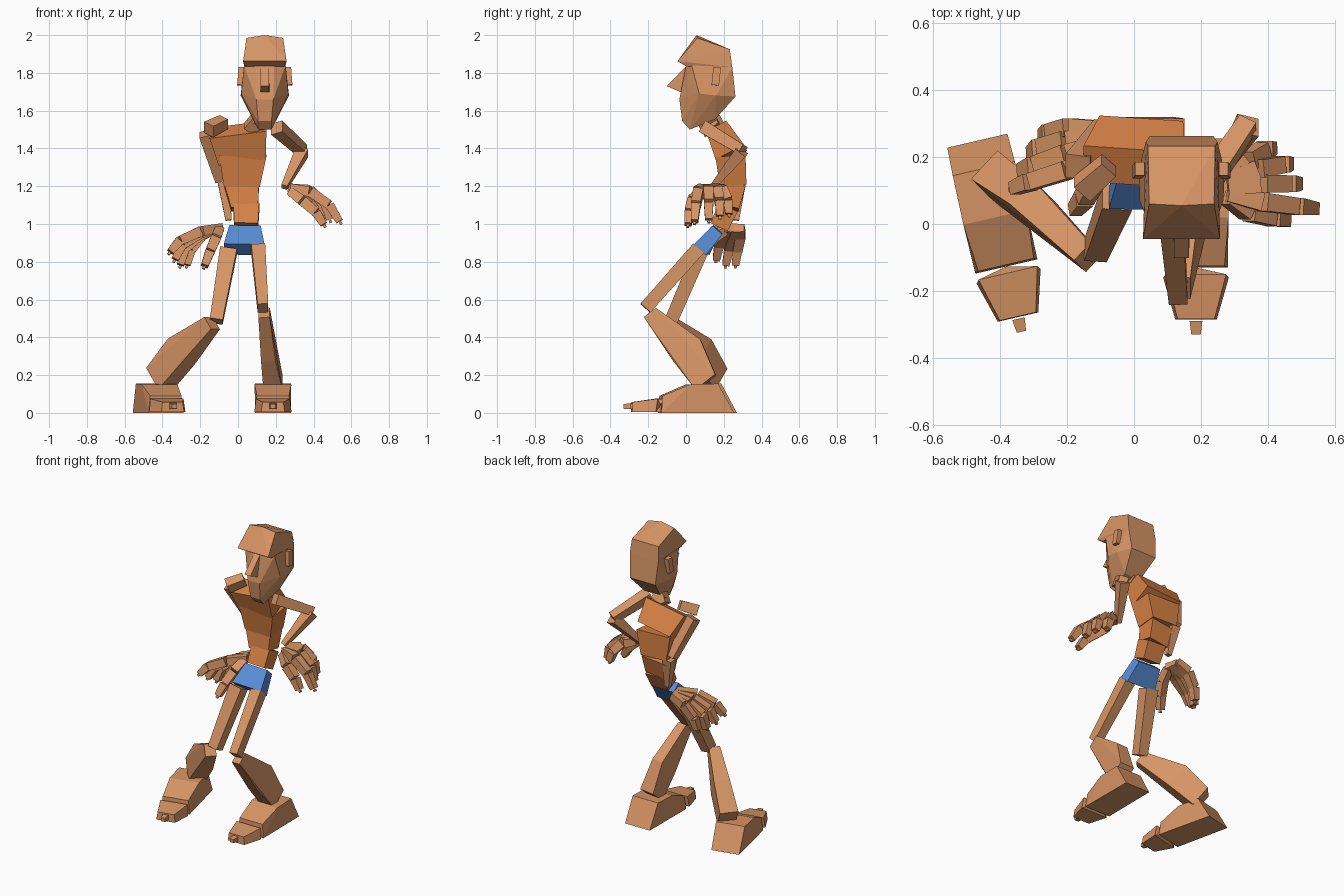
import bpy, bmesh, math
from mathutils import Vector, Matrix


def material(name, rgb):
    m = bpy.data.materials.new(name)
    m.diffuse_color = (*rgb, 1)
    return m


SKIN = material("skin", (0.68, 0.30, 0.13))
ORANGE = material("orange", (0.68, 0.22, 0.06))
BLUE = material("blue", (0.10, 0.27, 0.68))


def hull(name, pts, mat=SKIN, matrix=None):
    """Flat-faced convex block around a few points."""
    bm = bmesh.new()
    for p in pts:
        bm.verts.new(p)
    res = bmesh.ops.convex_hull(bm, input=bm.verts)
    junk = {g for g in res["geom_interior"] + res["geom_unused"]
            if isinstance(g, bmesh.types.BMVert)}
    bmesh.ops.delete(bm, geom=list(junk), context='VERTS')
    bmesh.ops.dissolve_limit(bm, angle_limit=math.radians(2), verts=bm.verts, edges=bm.edges)
    if matrix:
        bm.transform(matrix)
    bmesh.ops.recalc_face_normals(bm, faces=bm.faces)
    me = bpy.data.meshes.new(name)
    bm.to_mesh(me)
    bm.free()
    me.materials.append(mat)
    ob = bpy.data.objects.new(name, me)
    bpy.context.collection.objects.link(ob)
    return ob


def limb(name, rings, mat=SKIN, side=(1, 0, 0)):
    """Tapered box through rings of (centre, half width along side, half depth)."""
    n = (Vector(rings[-1][0]) - Vector(rings[0][0])).normalized()
    u = Vector(side)
    u = (u - n * u.dot(n)).normalized()
    v = n.cross(u)
    pts = [Vector(c) + u * w * i + v * d * j
           for c, w, d in rings for i in (-1, 1) for j in (-1, 1)]
    return hull(name, pts, mat)


def block(name, a, b, size_a, size_b, mat=SKIN, side=(1, 0, 0)):
    return limb(name, [(a, *size_a), (b, *size_b)], mat, side)


def pair(cx, half, y, z):
    """Two points either side of cx."""
    return [(cx - half, y, z), (cx + half, y, z)]


# Pelvis and torso
block("pelvis", (.033, .075, .865), (.037, .168, .970), (.108, .043), (.083, .034), BLUE)
block("waist", (.042, .175, .985), (.045, .225, 1.09), (.064, .05), (.068, .055), ORANGE)
block("abdomen", (.035, .225, 1.085), (.02, .25, 1.205), (.072, .055), (.092, .065), ORANGE)
block("chest", (.02, .25, 1.205), (.025, .235, 1.365), (.095, .07), (.125, .08), ORANGE)
block("upper_chest", (.022, .24, 1.365), (.0, .17, 1.50), (.126, .085), (.152, .06), ORANGE)
block("neck", (.06, .155, 1.50), (.135, .11, 1.59), (.035, .035), (.035, .035))

# Head
HX = .142
hull("cranium", pair(HX, .097, .06, 1.985) + [(HX, .055, 2.0)]
     + pair(HX, .10, .232, 1.925) + pair(HX, .115, -.045, 1.862)
     + pair(HX, .105, .0, 1.835) + pair(HX, .107, .245, 1.83))
hull("face", pair(HX, .11, .03, 1.84) + pair(HX, .05, .0, 1.84) + pair(HX, .107, .245, 1.83)
     + pair(HX, .128, .16, 1.68) + pair(HX, .095, .262, 1.675)
     + pair(HX, .125, .07, 1.69) + pair(HX, .045, -.035, 1.66)
     + pair(HX, .035, -.02, 1.545) + pair(HX, .035, .02, 1.50)
     + pair(HX, .06, .155, 1.555))
hull("nose", pair(HX, .022, .0, 1.835) + pair(HX, .022, -.102, 1.73)
     + pair(HX, .024, -.01, 1.69) + pair(HX, .024, -.03, 1.71))
for name, s in (("ear_right", -1), ("ear_left", 1)):
    block(name, (HX + s * .128, .155, 1.735), (HX + s * .125, .165, 1.83),
          (.018, .02), (.014, .02))

# Shoulders and arms: joint positions with half sizes
ARMS = {
    "right": [("collar", (-.155, .105, 1.50), (-.075, .175, 1.54), .034, .03),
              ("upper_arm", (-.168, .17, 1.48), (-.09, .282, 1.235), .038, .030),
              ("forearm", (-.075, .285, 1.22), (-.05, .265, 1.02), .032, .016)],
    "left": [("collar", (.06, .15, 1.515), (.13, .13, 1.54), .03, .03),
             ("upper_arm", (.205, .10, 1.51), (.34, .30, 1.39), .034, .028),
             ("forearm", (.34, .295, 1.385), (.245, .14, 1.195), .034, .016)],
}
for side, parts in ARMS.items():
    for part, a, b, ra, rb in parts:
        block(f"{part}_{side}", a, b, (ra, ra), (rb, rb))

# Hands: each digit runs through four joints
HANDS = {
    "right": {
        "little": [(-.10, .285, .98), (-.19, .288, .94), (-.25, .272, .86), (-.27, .262, .78)],
        "ring": [(-.09, .265, .98), (-.20, .25, .94), (-.28, .228, .87), (-.305, .21, .78)],
        "middle": [(-.09, .245, .98), (-.20, .21, .95), (-.295, .175, .89), (-.335, .16, .81)],
        "index": [(-.09, .225, .98), (-.20, .16, .96), (-.31, .125, .91), (-.36, .105, .85)],
        "thumb": [(-.10, .21, .97), (-.12, .13, .92), (-.15, .075, .85), (-.178, .04, .775)]},
    "left": {
        "little": [(.28, .14, 1.19), (.34, .19, 1.18), (.39, .222, 1.12), (.41, .228, 1.05)],
        "ring": [(.28, .13, 1.19), (.37, .165, 1.18), (.44, .178, 1.12), (.46, .18, 1.04)],
        "middle": [(.28, .11, 1.19), (.38, .12, 1.18), (.46, .12, 1.11), (.487, .12, 1.02)],
        "index": [(.28, .09, 1.19), (.385, .065, 1.17), (.485, .052, 1.10), (.54, .045, 1.01)],
        "thumb": [(.28, .08, 1.17), (.345, .035, 1.12), (.415, .018, 1.06), (.455, .01, .995)]},
}
RADII = [.023, .027, .025, .019]
for side, digits in HANDS.items():
    for digit, joints in digits.items():
        p = [Vector(j) for j in joints]
        for i in range(3):
            r0, r1 = RADII[i], RADII[i + 1]
            block(f"{digit}_{side}_{i + 1}", p[i], p[i + 1].lerp(p[i], .04),
                  (r0, r0), (r1, r1), side=(0, 1, 0))
        d = (p[3] - p[2]).normalized()
        block(f"{digit}_{side}_tip", p[3], p[3] + d * .015, (.008, .008), (.007, .007),
              side=(0, 1, 0))

# Legs: shins bulge backwards at the calf
block("thigh_left", (.107, .065, .87), (.132, -.215, .555), (.037, .038), (.028, .035))
block("thigh_right", (-.05, .08, .86), (-.115, -.08, .485), (.045, .04), (.034, .035))
limb("shin_left", [((.138, -.19, .53), .03, .04), ((.160, .005, .33), .038, .092),
                   ((.185, .105, .16), .05, .066)])
limb("shin_right", [((-.137, -.10, .475), .035, .04), ((-.30, .06, .325), .05, .085),
                    ((-.415, .145, .18), .058, .072)], side=(1, 1, 0))

# Feet: same shape, placed and turned
FOOT = {
    "foot": pair(0, .092, .255, 0) + pair(0, .095, -.13, 0) + pair(0, .095, .17, .155)
    + pair(0, .097, .02, .15) + pair(0, .085, -.125, .09),
    "toes": pair(0, .098, -.16, .005) + [(0, -.13, .04)] + pair(0, .09, -.15, .075)
    + pair(0, .062, -.285, .005) + pair(0, .055, -.283, .057),
    "toe_tip": pair(0, .019, -.29, .02) + pair(0, .019, -.29, .052)
    + pair(0, .014, -.33, .022) + pair(0, .014, -.33, .046),
}
for side, x, turn in (("left", .185, 0), ("right", -.41, 13)):
    place = Matrix.Translation((x, 0, 0)) @ Matrix.Rotation(math.radians(turn), 4, 'Z')
    for part, pts in FOOT.items():
        hull(f"{part}_{side}", pts, SKIN, place)
